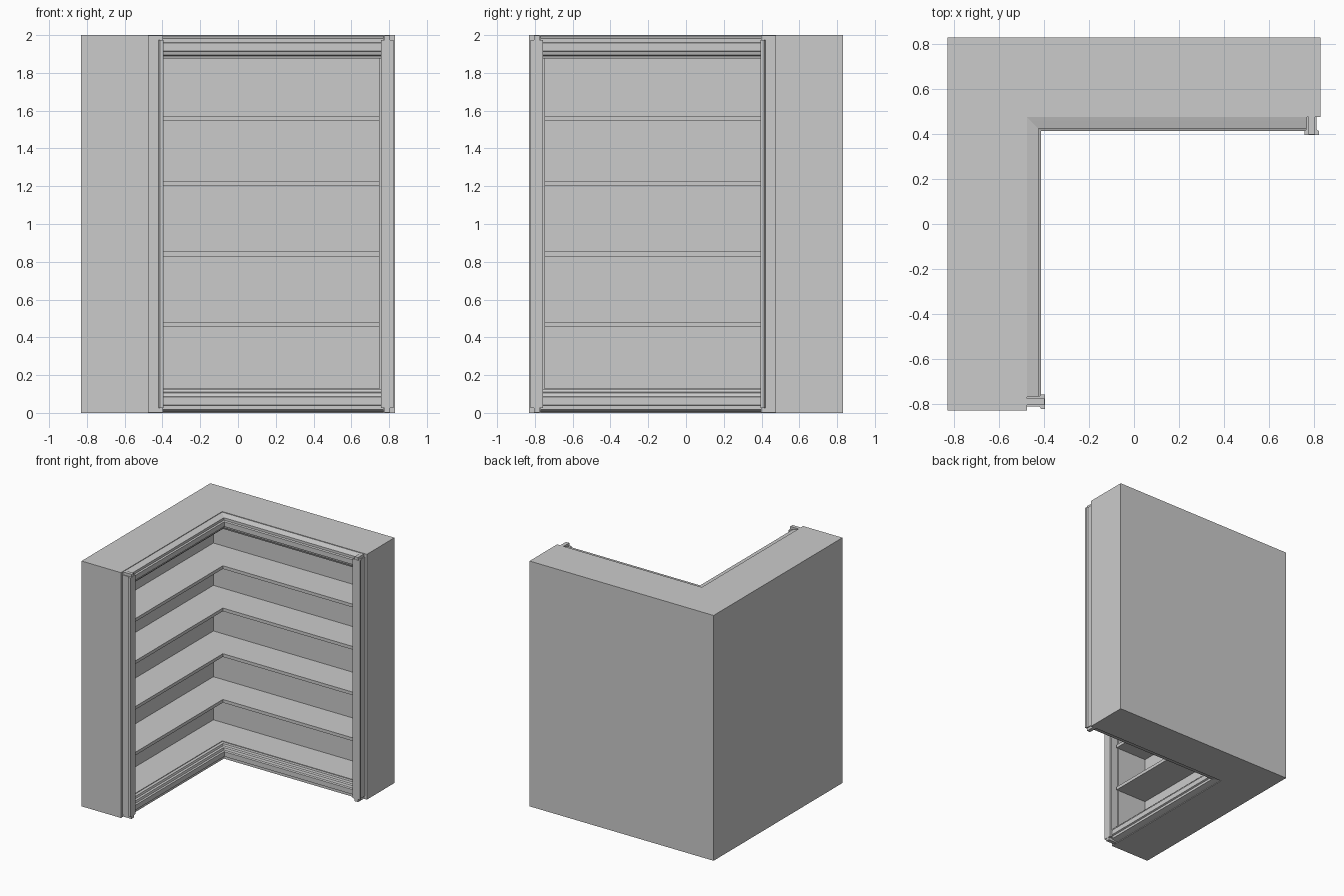
import bpy, bmesh

if "Cube" in bpy.data.objects:
    bpy.data.objects.remove(bpy.data.objects["Cube"])

OUT, FACE, BACK = 0.83, 0.475, 0.74   # outer wall, front face, inner back wall
LOW, HIGH = 0.13, 1.875               # cavity floor and ceiling


def finish(name, rings):
    """Loft closed rings of points into a capped solid."""
    bm = bmesh.new()
    loops = [[bm.verts.new(p) for p in ring] for ring in rings]
    for a, b in zip(loops, loops[1:]):
        for i in range(len(a)):
            j = (i + 1) % len(a)
            bm.faces.new((a[i], a[j], b[j], b[i]))
    bm.faces.new(loops[0])
    bm.faces.new(loops[-1])
    bmesh.ops.recalc_face_normals(bm, faces=bm.faces)
    me = bpy.data.meshes.new(name)
    bm.to_mesh(me)
    bm.free()
    ob = bpy.data.objects.new(name, me)
    bpy.context.collection.objects.link(ob)
    return ob


def corner_sweep(name, profile, end):
    """Sweep an (offset, z) profile round the L with a mitred corner."""
    return finish(name, [
        [(end, a, z) for a, z in profile],
        [(-a, a, z) for a, z in profile],
        [(-a, -end, z) for a, z in profile]])


def rect(a0, a1, z0, z1):
    return [(a0, z0), (a1, z0), (a1, z1), (a0, z1)]


# L-shaped carcass with a hollow front
body = corner_sweep("carcass", rect(FACE, OUT, 0, 2), OUT)
cutter = corner_sweep("cavity_cutter", rect(0.3, BACK, LOW, HIGH), 0.75)
cutter.hide_render = True
mod = body.modifiers.new("cavity", "BOOLEAN")
mod.object = cutter
mod.operation = "DIFFERENCE"
mod.solver = "EXACT"
bpy.context.view_layer.objects.active = body
bpy.ops.object.modifier_apply(modifier="cavity")
bpy.data.objects.remove(cutter)

# corner shelves
for i, z in enumerate((0.455, 0.828, 1.2, 1.545)):
    corner_sweep(f"shelf_{i + 1}", rect(0.455, BACK, z, z + 0.026), 0.75)

# moulded top rail and its mirrored bottom rail
rail = [(0.0, 1.995), (0.02, 1.99), (0.05, 1.982), (0.05, 1.962),
        (0.062, 1.957), (0.062, 1.917), (0.05, 1.912), (0.045, 1.895),
        (0.03, 1.89), (0.025, HIGH), (0.0, HIGH)]
corner_sweep("top_rail", [(FACE - d, z) for d, z in rail], 0.77)
corner_sweep("bottom_rail", [(FACE - d, 2 - z) for d, z in rail], 0.77)

# end posts: lipped section with a narrower tongue at top and bottom
post = [(0.765, 0), (0.765, 0.055), (0.757, 0.062), (0.757, 0.08),
        (0.822, 0.08), (0.822, 0.062), (0.812, 0.055), (0.812, 0)]
tongue = [(0.775, 0), (0.775, 0.078), (0.805, 0.078), (0.805, 0)]
for side in ("right", "left"):
    for part, section, z0, z1 in (("post", post, 0.025, 1.975),
                                  ("post_tongue", tongue, 0.003, 1.997)):
        pts = [(x, FACE - d) for x, d in section]
        if side == "left":
            pts = [(-y, -x) for x, y in pts]
        finish(f"{side}_{part}", [[(x, y, z) for x, y in pts] for z in (z0, z1)])
